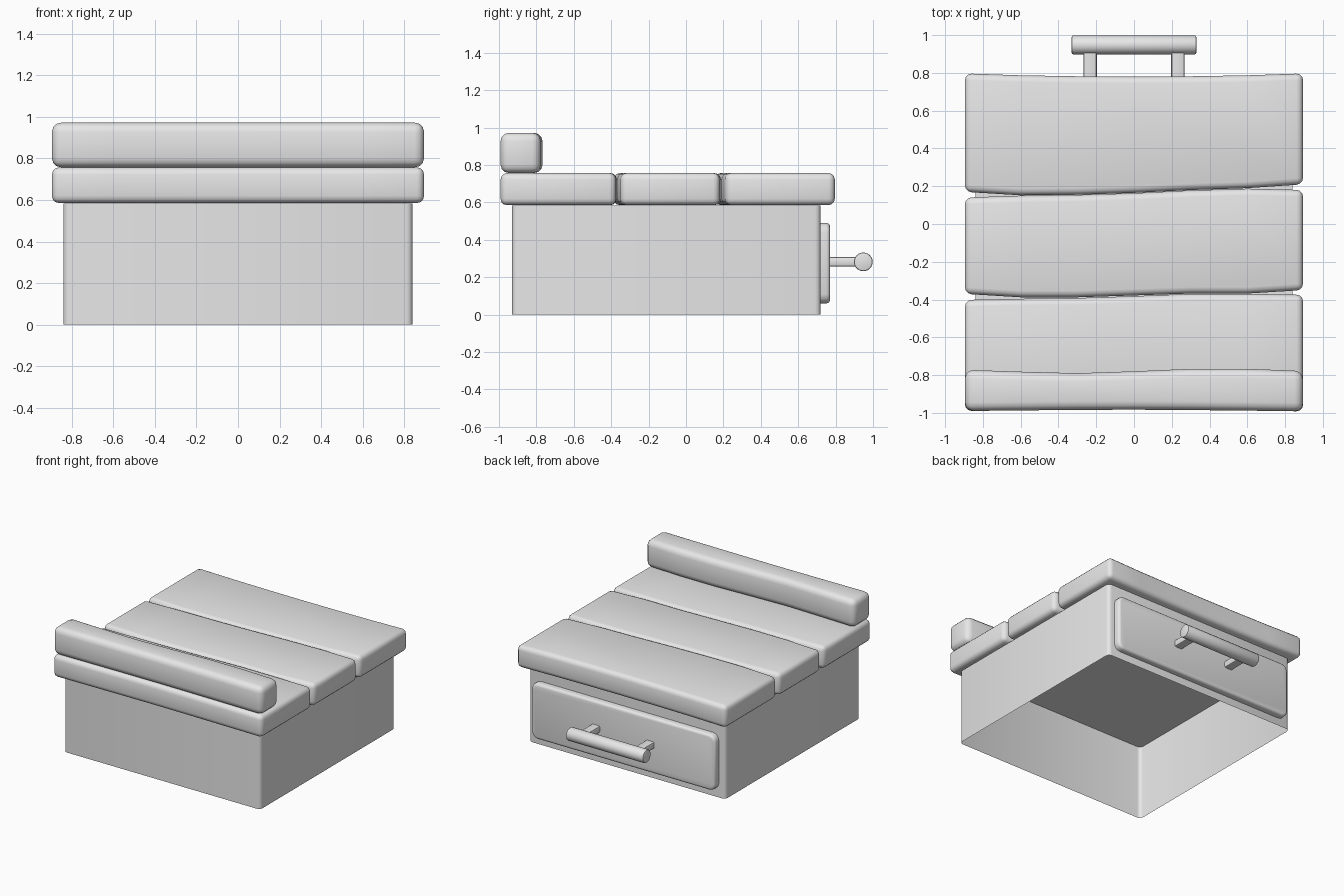
import bpy, bmesh, math
from mathutils import Matrix, Vector

if "Cube" in bpy.data.objects:
    bpy.data.objects.remove(bpy.data.objects["Cube"], do_unlink=True)

GREY = (0.8, 0.8, 0.8, 1)
mat = bpy.data.materials.new("plain grey")
mat.use_nodes = True
mat.diffuse_color = GREY
mat.node_tree.nodes["Principled BSDF"].inputs["Base Color"].default_value = GREY


def finish(name, bm):
    bmesh.ops.recalc_face_normals(bm, faces=bm.faces)
    mesh = bpy.data.meshes.new(name)
    bm.to_mesh(mesh)
    bm.free()
    obj = bpy.data.objects.new(name, mesh)
    mesh.materials.append(mat)
    bpy.context.collection.objects.link(obj)
    bpy.ops.object.select_all(action='DESELECT')
    bpy.context.view_layer.objects.active = obj
    obj.select_set(True)
    bpy.ops.object.shade_smooth_by_angle(angle=math.radians(40))
    return obj


def box(lo, hi):
    lo, hi = Vector(lo), Vector(hi)
    bm = bmesh.new()
    bmesh.ops.create_cube(bm, size=1, matrix=Matrix.Translation((lo + hi) / 2)
                          @ Matrix.Diagonal((*(hi - lo), 1)))
    return bm


def bevel(bm, edges, width, segments=3):
    bmesh.ops.bevel(bm, geom=edges, offset=width, segments=segments,
                    profile=0.5, affect='EDGES', clamp_overlap=True)


def along(bm, axis):
    return [e for e in bm.edges
            if abs((e.verts[0].co - e.verts[1].co).normalized()[axis]) > 0.99]


# Hand-cut plank: wavy front and back edges, rounded all round
XS = (-0.895, -0.6, -0.3, 0, 0.3, 0.6, 0.895)


def plank(name, front, back, z0, z1, width):
    outline = list(zip(XS, front)) + list(zip(XS, back))[::-1]
    bm = bmesh.new()
    base = bm.faces.new([bm.verts.new((x, y, z0)) for x, y in outline])
    top = bmesh.ops.extrude_face_region(bm, geom=[base])["geom"]
    bmesh.ops.translate(bm, vec=(0, 0, z1 - z0),
                        verts=[v for v in top if isinstance(v, bmesh.types.BMVert)])
    bmesh.ops.recalc_face_normals(bm, faces=bm.faces)
    bevel(bm, [e for e in bm.edges if e.calc_face_angle(0) > 0.8], width)
    finish(name, bm)


plank("back_plank", (0.17, 0.152, 0.155, 0.165, 0.18, 0.19, 0.21),
      (0.797, 0.787, 0.782, 0.78, 0.782, 0.787, 0.797), 0.585, 0.757, 0.035)
plank("middle_plank", (-0.37, -0.388, -0.388, -0.378, -0.368, -0.368, -0.35),
      (0.14, 0.15, 0.154, 0.163, 0.178, 0.187, 0.18), 0.585, 0.757, 0.035)
plank("front_plank", (-0.99, -0.987, -0.984, -0.983, -0.985, -0.988, -0.992),
      (-0.402, -0.396, -0.392, -0.382, -0.37, -0.37, -0.375), 0.585, 0.757, 0.035)
plank("raised_rail", (-0.99, -0.987, -0.984, -0.983, -0.985, -0.988, -0.992),
      (-0.772, -0.782, -0.79, -0.78, -0.767, -0.767, -0.778), 0.757, 0.972, 0.045)

# Open-bottomed case with softened corners
bm = box((-0.84, -0.93, 0), (0.84, 0.72, 0.583))
bevel(bm, along(bm, 2), 0.03)
bmesh.ops.delete(bm, geom=[f for f in bm.faces if f.calc_center_median().z < 0.001],
                 context='FACES')
finish("case", bm)

# Drawer front with rounded corners and a soft outer rim
bm = box((-0.785, 0.70, 0.06), (0.785, 0.77, 0.49))
bevel(bm, along(bm, 1), 0.05)
rim = [e for e in bm.edges if all(v.co.y > 0.769 for v in e.verts)]
bevel(bm, rim, 0.02)
finish("drawer_front", bm)

# Handle bar and its two posts
bm = bmesh.new()
bmesh.ops.create_cone(bm, cap_ends=True, segments=24, radius1=0.05, radius2=0.05, depth=0.66,
                      matrix=Matrix.Translation((0, 0.948, 0.282))
                      @ Matrix.Rotation(math.pi / 2, 4, 'Y'))
bevel(bm, [e for e in bm.edges if e.calc_face_angle(0) > 1], 0.008, 2)
finish("handle_bar", bm)

for side, x in (("left", 0.232), ("right", -0.232)):
    bm = box((x - 0.035, 0.76, 0.256), (x + 0.035, 0.94, 0.308))
    bevel(bm, along(bm, 1), 0.012, 2)
    finish("handle_post_" + side, bm)
